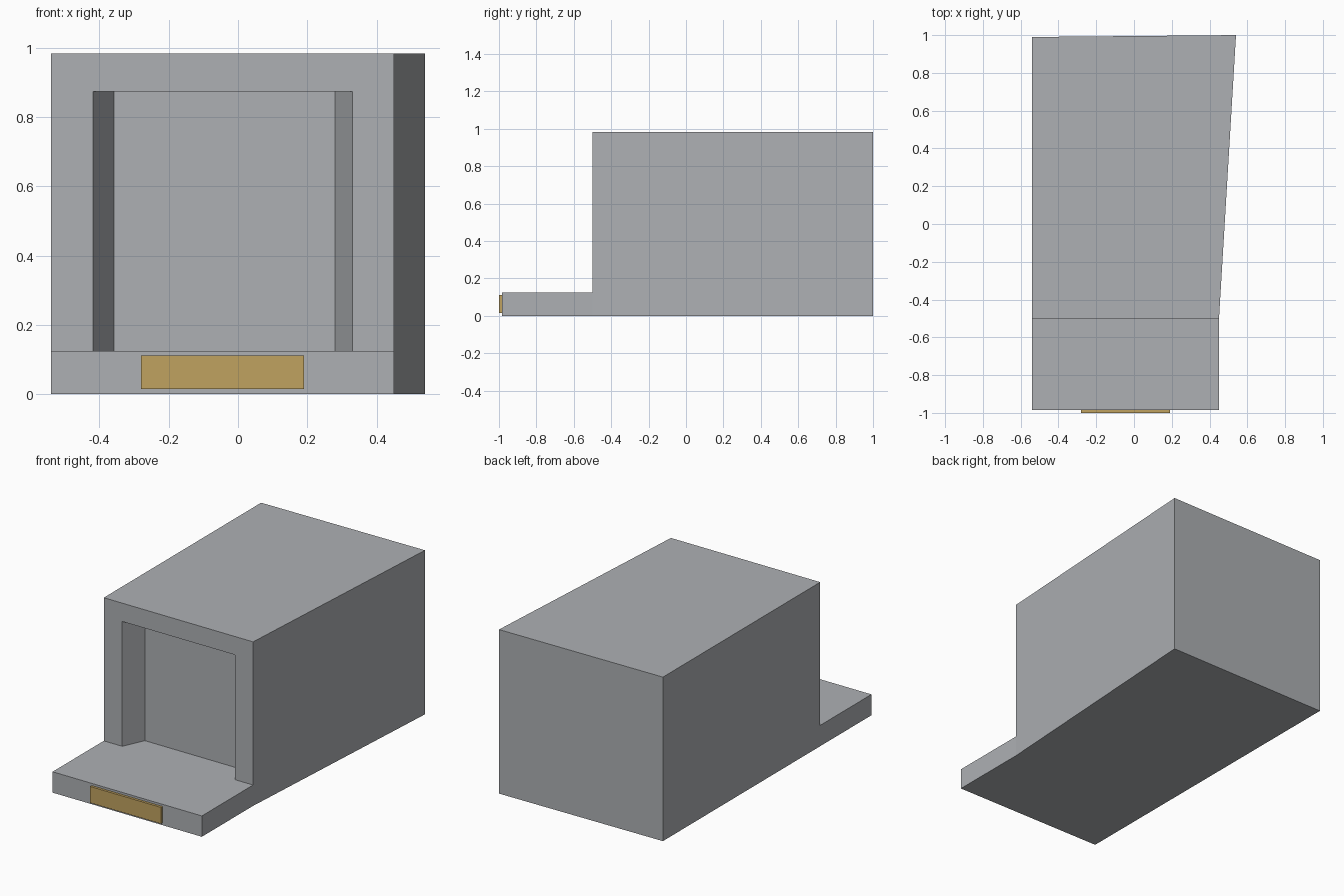
import bpy, bmesh

if "Cube" in bpy.data.objects:
    bpy.data.objects.remove(bpy.data.objects["Cube"])

def material(name, rgb):
    m = bpy.data.materials.new(name)
    m.diffuse_color = (*rgb, 1)
    m.use_nodes = True
    m.node_tree.nodes["Principled BSDF"].inputs["Base Color"].default_value = m.diffuse_color
    return m

stone = material("grey stone", (0.42, 0.435, 0.455))
brass = material("brass", (0.53, 0.36, 0.115))

def prism(name, plan, z0, z1, mat):
    """Extrude a plan outline (counter-clockwise) from z0 to z1."""
    bm = bmesh.new()
    base = bm.faces.new([bm.verts.new((x, y, z0)) for x, y in plan])
    top = bmesh.ops.extrude_face_region(bm, geom=[base])["geom"]
    bmesh.ops.translate(bm, vec=(0, 0, z1 - z0),
                        verts=[v for v in top if isinstance(v, bmesh.types.BMVert)])
    bmesh.ops.recalc_face_normals(bm, faces=bm.faces)
    me = bpy.data.meshes.new(name)
    bm.to_mesh(me)
    bm.free()
    me.materials.append(mat)
    ob = bpy.data.objects.new(name, me)
    bpy.context.collection.objects.link(ob)
    return ob

def cut(target, cutter):
    mod = target.modifiers.new("cut", 'BOOLEAN')
    mod.operation = 'DIFFERENCE'
    mod.solver = 'EXACT'
    mod.object = cutter
    bpy.context.view_layer.objects.active = target
    bpy.ops.object.modifier_apply(modifier=mod.name)
    bpy.data.objects.remove(cutter)

# Main block: straight left wall, flared right wall
block = prism("stone_block", [(-0.54, -0.985), (0.45, -0.985), (0.45, -0.5),
                              (0.54, 1.0), (-0.54, 0.99)], 0, 0.983, stone)

# Low front step
cut(block, prism("step_cutter", [(-0.8, -1.2), (0.8, -1.2), (0.8, -0.5), (-0.8, -0.5)],
                 0.125, 1.2, stone))

# Shallow doorway recess with splayed jambs
sl, sr = 0.06 / 0.13, 0.05 / 0.13
cut(block, prism("recess_cutter", [(-0.418 - 0.1 * sl, -0.6), (0.33 + 0.1 * sr, -0.6),
                                   (0.28, -0.37), (-0.358, -0.37)], 0.125, 0.873, stone))

# Plate on the front of the step
prism("front_plate", [(-0.28, -1.0), (0.19, -1.0), (0.19, -0.985), (-0.28, -0.985)],
      0.014, 0.112, brass)
